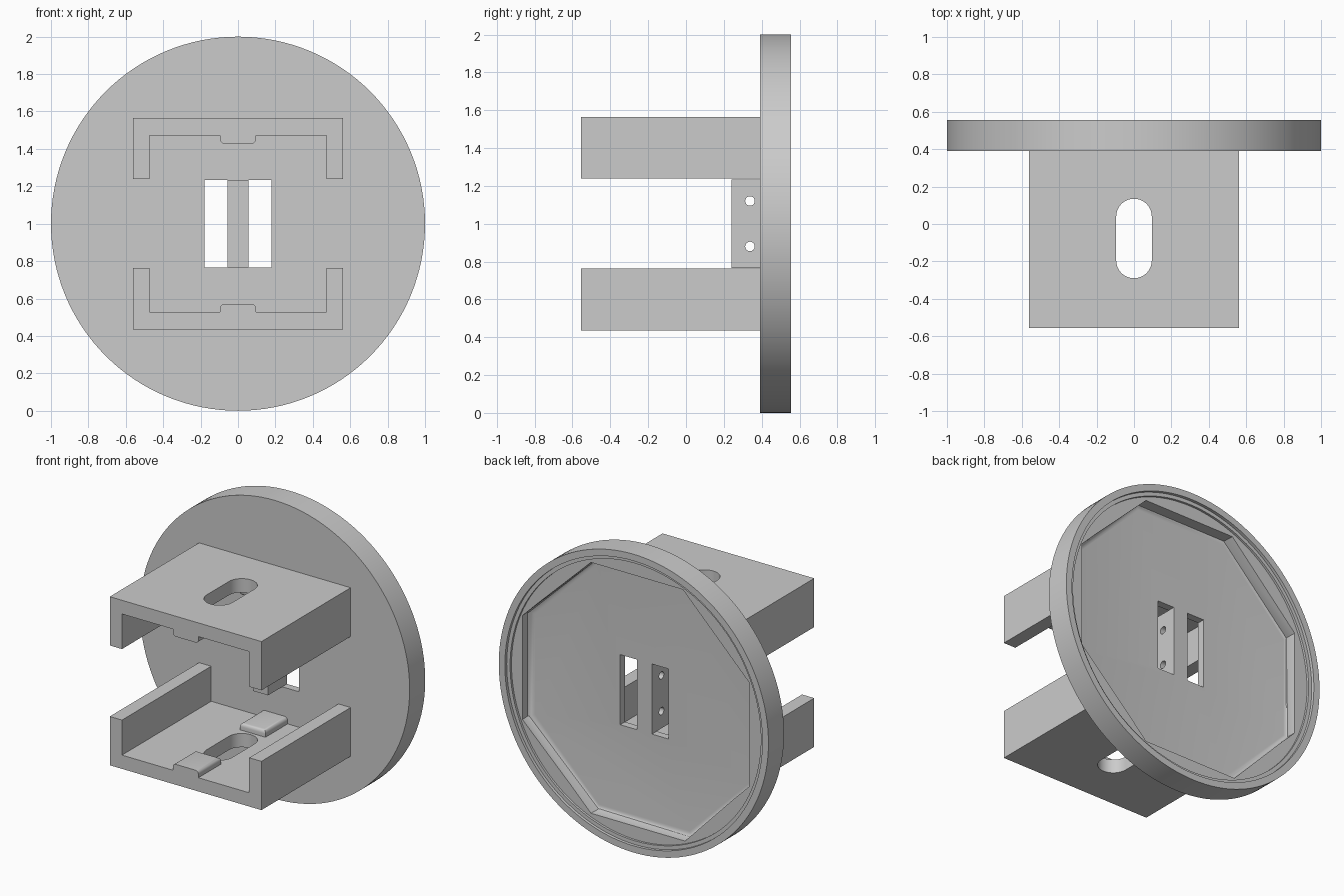
import bpy, bmesh, math
from mathutils import Matrix, Vector

if "Cube" in bpy.data.objects:
    bpy.data.objects.remove(bpy.data.objects["Cube"], do_unlink=True)

grey = bpy.data.materials.new("plain grey")
grey.use_nodes = True
COLOUR = (0.6, 0.6, 0.6, 1)
grey.diffuse_color = COLOUR
for node in grey.node_tree.nodes:
    if node.type == 'BSDF_PRINCIPLED':
        node.inputs["Base Color"].default_value = COLOUR

BACK, FACE, FRONT = 0.555, 0.39, -0.555   # depths: plate back, plate front, bracket ends
MID = 1.0                                 # height of the plate centre


def finish(name, bm):
    bmesh.ops.recalc_face_normals(bm, faces=bm.faces)
    mesh = bpy.data.meshes.new(name)
    bm.to_mesh(mesh)
    bm.free()
    mesh.materials.append(grey)
    ob = bpy.data.objects.new(name, mesh)
    bpy.context.collection.objects.link(ob)
    return ob


def box_mesh(x, y, z):
    """Box from three (low, high) ranges."""
    bm = bmesh.new()
    bmesh.ops.create_cube(bm, size=1)
    for v in bm.verts:
        v.co = [r[0] if c < 0 else r[1] for c, r in zip(v.co, (x, y, z))]
    return bm


def prism(name, points, depth):
    """Extrude a closed outline by a vector."""
    bm = bmesh.new()
    face = bm.faces.new([bm.verts.new(p) for p in points])
    new = bmesh.ops.extrude_face_region(bm, geom=[face])["geom"]
    bmesh.ops.translate(bm, vec=Vector(depth),
                        verts=[g for g in new if isinstance(g, bmesh.types.BMVert)])
    return finish(name, bm)


def round_mesh(radius, y0, y1, sides=128, turn=0.0):
    """Cylinder along y about the plate centre."""
    bm = bmesh.new()
    bmesh.ops.create_cone(bm, cap_ends=True, segments=sides, radius1=radius,
                          radius2=radius, depth=y1 - y0)
    bm.transform(Matrix.Translation((0, (y0 + y1) / 2, MID))
                 @ Matrix.Rotation(math.pi / 2, 4, 'X') @ Matrix.Rotation(turn, 4, 'Z'))
    return bm


def cut(target, cutter):
    cutter.hide_render = True
    mod = target.modifiers.new("cut", 'BOOLEAN')
    mod.operation, mod.solver, mod.object = 'DIFFERENCE', 'EXACT', cutter
    bpy.context.view_layer.objects.active = target
    bpy.ops.object.modifier_apply(modifier=mod.name)
    bpy.data.objects.remove(cutter, do_unlink=True)


parts = []

# Round plate with a stepped rim at the back
plate = finish("round_plate", round_mesh(1.0, FACE, BACK))
for radius, floor in ((0.955, 0.535), (0.93, 0.52)):
    cut(plate, finish("rim_cutter", round_mesh(radius, floor, 0.7)))

# Octagonal pocket with a rounded floor edge
FLOOR = 0.44
bm = round_mesh(0.91, FLOOR, 0.7, sides=8, turn=math.pi / 8)
rim = [e for e in bm.edges if all(abs(v.co.y - FLOOR) < 1e-4 for v in e.verts)]
bmesh.ops.bevel(bm, geom=rim, offset=0.03, segments=4, profile=0.5, affect='EDGES')
cut(plate, finish("pocket_cutter", bm))

# Twin slots either side of the centre bar
BAR, SLOT, HALF = 0.055, 0.18, 0.235
for x in ((-SLOT, -BAR), (BAR, SLOT)):
    cut(plate, finish("slot_cutter", box_mesh(x, (0.2, 0.8), (MID - HALF, MID + HALF))))
parts.append(plate)

# Centre bar with two pin holes
bar = finish("centre_bar", box_mesh((-BAR, BAR), (0.24, FACE), (MID - HALF, MID + HALF)))
for z in (MID - 0.12, MID + 0.12):
    hole = [(-0.2, 0.338 + 0.025 * math.cos(a), z + 0.025 * math.sin(a))
            for a in (i * math.tau / 32 for i in range(32))]
    cut(bar, prism("pin_hole_cutter", hole, (0.4, 0, 0)))
parts.append(bar)

# Channel brackets, upper and lower
OUT, IN, EDGE, ROOF, TOP = 0.5625, 0.472, 0.238, 0.473, 0.565
TAB, TIP = 0.095, 0.428
for side, label in ((1, "upper"), (-1, "lower")):
    outline = [(-OUT, EDGE), (-OUT, TOP), (OUT, TOP), (OUT, EDGE),
               (IN, EDGE), (IN, ROOF), (-IN, ROOF), (-IN, EDGE)]
    bracket = prism(label + "_bracket", [(x, FRONT, MID + side * h) for x, h in outline],
                    (0, FACE - FRONT, 0))

    # Long rounded hole through the web
    hole = []
    for centre, start in ((0.04, 0), (-0.195, math.pi)):
        for i in range(25):
            a = start + math.pi * i / 24
            hole.append((TAB * math.cos(a), centre + TAB * math.sin(a), MID + side * 0.4))
    cut(bracket, prism("long_hole_cutter", hole, (0, 0, side * 0.3)))
    parts.append(bracket)

    # Rounded tabs at both ends of the hole
    for y, end, place in (((FRONT, -0.315), FRONT, "front"), ((0.155, FACE), FACE, "back")):
        tip = MID + side * TIP
        bm = box_mesh((-TAB, TAB), y, sorted((tip, MID + side * ROOF)))
        edges = [e for e in bm.edges
                 if all(abs(v.co.z - tip) < 1e-4 for v in e.verts)
                 and not all(abs(v.co.y - end) < 1e-4 for v in e.verts)]
        bmesh.ops.bevel(bm, geom=edges, offset=0.022, segments=4, profile=0.5,
                        affect='EDGES')
        parts.append(finish(f"{label}_{place}_tab", bm))

# Smooth the curves and keep the edges sharp
bpy.ops.object.select_all(action='DESELECT')
for ob in parts:
    ob.select_set(True)
bpy.context.view_layer.objects.active = plate
bpy.ops.object.shade_smooth_by_angle(angle=math.radians(30))
